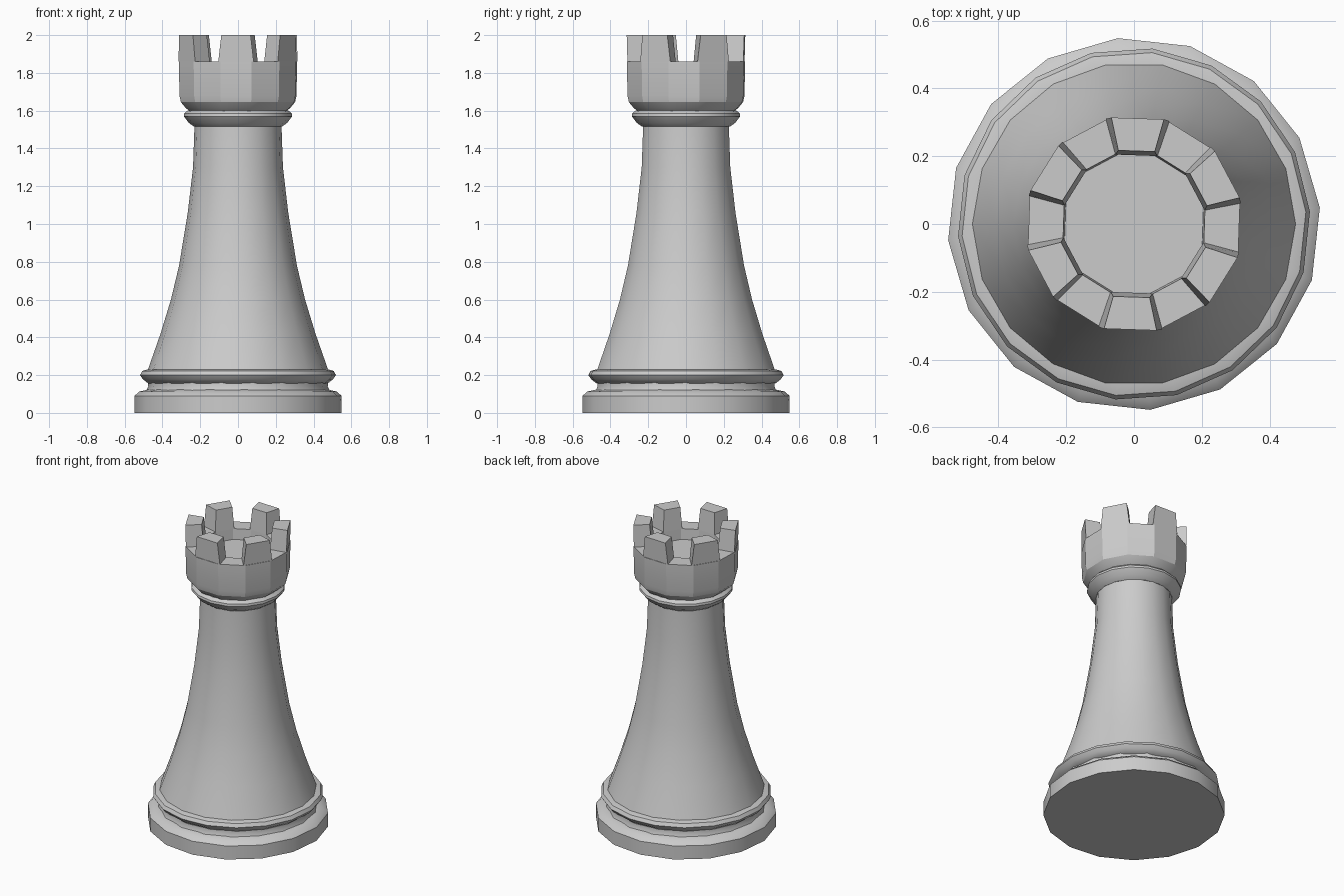
import bpy
import bmesh
from math import cos, sin, radians, tau

# Remove the default cube
cube = bpy.data.objects.get("Cube")
if cube:
    bpy.data.objects.remove(cube, do_unlink=True)

# One plain grey for the whole piece
grey = bpy.data.materials.new("stone grey")
grey.use_nodes = True
colour = (0.6, 0.6, 0.6, 1)
grey.diffuse_color = colour
grey.node_tree.nodes["Principled BSDF"].inputs["Base Color"].default_value = colour

TURN = radians(-2)          # slight twist of the battlements
RIM_Z, WELL_Z, TOP_Z = 1.86, 1.79, 2.0


def finish(name, bm, angle):
    """Turn a bmesh into a named, shaded object."""
    bmesh.ops.recalc_face_normals(bm, faces=bm.faces)
    mesh = bpy.data.meshes.new(name)
    bm.to_mesh(mesh)
    bm.free()
    mesh.materials.append(grey)
    obj = bpy.data.objects.new(name, mesh)
    bpy.context.collection.objects.link(obj)
    bpy.ops.object.select_all(action='DESELECT')
    obj.select_set(True)
    bpy.context.view_layer.objects.active = obj
    bpy.ops.object.shade_smooth_by_angle(angle=radians(angle))
    return obj


def lathe(name, profile, sides, start=0.0, angle=35):
    """Closed turned solid from (radius, height) points."""
    bm = bmesh.new()
    rings = []
    for r, z in profile:
        rings.append([bm.verts.new((r * cos(start + tau * i / sides),
                                    r * sin(start + tau * i / sides), z))
                      for i in range(sides)])
    for low, high in zip(rings, rings[1:]):
        for i in range(sides):
            j = (i + 1) % sides
            bm.faces.new((low[i], low[j], high[j], high[i]))
    bm.faces.new(rings[0])
    bm.faces.new(rings[-1])
    return finish(name, bm, angle)


# Base: plinth, groove and rounded ring
lathe("plinth", [(0.55, 0), (0.55, 0.09), (0.525, 0.113), (0.47, 0.125)], 16, radians(5))
lathe("base_groove", [(0.49, 0.11), (0.475, 0.14), (0.48, 0.18)], 18)
lathe("base_ring", [(0.475, 0.155), (0.505, 0.178), (0.52, 0.2),
                    (0.508, 0.222), (0.48, 0.23)], 18, radians(4), 40)

# Flared body
lathe("body", [(0.48, 0.22), (0.41, 0.42), (0.355, 0.6), (0.312, 0.78),
               (0.266, 1.06), (0.238, 1.3), (0.23, 1.53)], 18)

# Collar under the head
lathe("collar", [(0.232, 1.515), (0.26, 1.535), (0.287, 1.57),
                 (0.285, 1.585), (0.265, 1.602)], 16)

# Hollow head
lathe("head", [(0.26, 1.595), (0.285, 1.615), (0.31, 1.645), (0.318, 1.68),
               (0.321, RIM_Z), (0.215, RIM_Z), (0.21, WELL_Z)],
      12, radians(15) + TURN, 25)

# Six tapered battlements around the rim
bm = bmesh.new()
for k in range(6):
    mid = radians(30 + 60 * k) + TURN
    layers = []
    for z, half, inner in ((RIM_Z, 17, 0.212), (TOP_Z, 14, 0.222)):
        h = radians(half)
        layers.append([bm.verts.new((r * cos(mid + a), r * sin(mid + a), z))
                       for r, a in ((0.321, -h), (0.321, h), (inner, h), (inner, -h))])
    low, high = layers
    bm.faces.new(low)
    bm.faces.new(high)
    for i in range(4):
        j = (i + 1) % 4
        bm.faces.new((low[i], low[j], high[j], high[i]))
finish("battlements", bm, 25)
